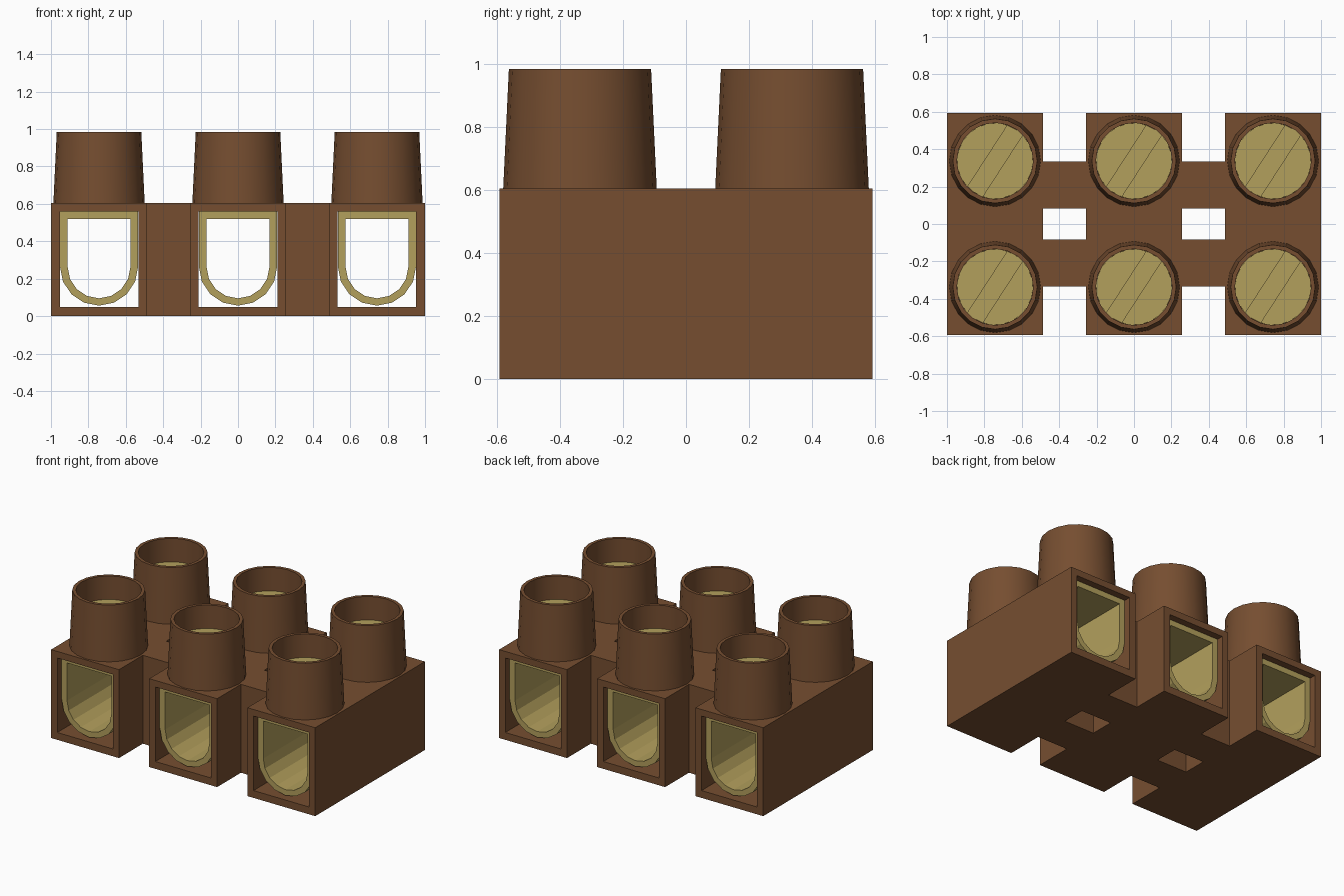
import bpy, bmesh, math
from mathutils import Vector

if "Cube" in bpy.data.objects:
    bpy.data.objects.remove(bpy.data.objects["Cube"], do_unlink=True)


def material(name, rgb):
    m = bpy.data.materials.new(name)
    m.use_nodes = True
    m.diffuse_color = (*rgb, 1)
    m.node_tree.nodes["Principled BSDF"].inputs["Base Color"].default_value = (*rgb, 1)
    return m


BROWN = material("brown plastic", (0.18, 0.076, 0.03))
BRASS = material("brass", (0.45, 0.35, 0.108))


def build(name, rings, mat, closed_loop=True, smooth=False):
    """Skin a list of equal-length point rings; either loop round or cap the ends."""
    bm = bmesh.new()
    vs = [[bm.verts.new(p) for p in ring] for ring in rings]
    n = len(vs[0])
    pairs = list(zip(vs, vs[1:]))
    if closed_loop:
        pairs.append((vs[-1], vs[0]))
    else:
        bm.faces.new(vs[0])
        bm.faces.new(vs[-1])
    for a, b in pairs:
        for i in range(n):
            j = (i + 1) % n
            bm.faces.new((a[i], a[j], b[j], b[i]))
    bmesh.ops.recalc_face_normals(bm, faces=bm.faces)
    mesh = bpy.data.meshes.new(name)
    bm.to_mesh(mesh)
    bm.free()
    mesh.materials.append(mat)
    ob = bpy.data.objects.new(name, mesh)
    bpy.context.collection.objects.link(ob)
    if smooth:
        bpy.ops.object.select_all(action='DESELECT')
        ob.select_set(True)
        bpy.context.view_layer.objects.active = ob
        bpy.ops.object.shade_smooth_by_angle(angle=math.radians(35))
    return ob


def along_y(profile, cx, y):
    return [Vector((cx + x, y, z)) for x, z in profile]


def circle(cx, cy, r, z, n=20):
    return [Vector((cx + r * math.cos(2 * math.pi * i / n),
                    cy + r * math.sin(2 * math.pi * i / n), z)) for i in range(n)]


def rect(w, z0, z1):
    return [(-w, z0), (w, z0), (w, z1), (-w, z1)]


def u_profile(w, top, centre):
    arc = [(w * math.cos(math.pi + math.pi * i / 8),
            centre + w * math.sin(math.pi + math.pi * i / 8)) for i in range(9)]
    return [(-w, top)] + arc + [(w, top)]


def frame(name, outer, inner, cx, depth, mat, smooth=False):
    """Open-ended sleeve running front to back."""
    return build(name, [along_y(outer, cx, -depth), along_y(outer, cx, depth),
                        along_y(inner, cx, depth), along_y(inner, cx, -depth)],
                 mat, smooth=smooth)


PITCH, HALF_W, HALF_D, TOP = 0.743, 0.257, 0.593, 0.605
POST_Y, SLOT_HALF, SCREW_R, SCREW_Z = 0.337, 0.048, 0.203, 0.825
SLOT_ANGLE = math.radians(57)

for cx, side in ((-PITCH, "right"), (0, "middle"), (PITCH, "left")):
    # Housing with a rectangular tunnel, and the brass channel inside it
    frame(f"{side}_housing", rect(HALF_W, 0, TOP), rect(0.21, 0.05, 0.56),
          cx, HALF_D, BROWN)
    frame(f"{side}_channel", u_profile(0.209, 0.559, 0.265),
          u_profile(0.168, 0.52, 0.263), cx, 0.548, BRASS)

    for cy, end in ((-POST_Y, "front"), (POST_Y, "back")):
        # Tapered hollow screw post
        build(f"{side}_{end}_post",
              [circle(cx, cy, 0.245, TOP - 0.02), circle(cx, cy, 0.226, 0.985),
               circle(cx, cy, 0.204, 0.985), circle(cx, cy, 0.204, TOP - 0.02)],
              BROWN, smooth=True)
        # Screw body, then two raised segments that leave a diagonal slot
        build(f"{side}_{end}_screw",
              [circle(cx, cy, SCREW_R, 0.58), circle(cx, cy, SCREW_R, SCREW_Z - 0.05)],
              BRASS, closed_loop=False, smooth=True)
        a0 = math.asin(SLOT_HALF / SCREW_R)
        for half in (0, 1):
            pts = []
            for i in range(11):
                a = SLOT_ANGLE + half * math.pi + a0 + (math.pi - 2 * a0) * i / 10
                pts.append((cx + SCREW_R * math.cos(a), cy + SCREW_R * math.sin(a)))
            build(f"{side}_{end}_screw_head_{half + 1}",
                  [[Vector((x, y, z)) for x, y in pts]
                   for z in (SCREW_Z - 0.05, SCREW_Z)],
                  BRASS, closed_loop=False)

# Bridges joining neighbouring housings
gap = PITCH / 2 - HALF_W
for cx, side in ((-PITCH / 2, "right"), (PITCH / 2, "left")):
    for sy, end in ((-1, "front"), (1, "back")):
        build(f"{side}_{end}_bridge",
              [along_y(rect(gap, 0, TOP), cx, sy * 0.082),
               along_y(rect(gap, 0, TOP), cx, sy * 0.335)],
              BROWN, closed_loop=False)
